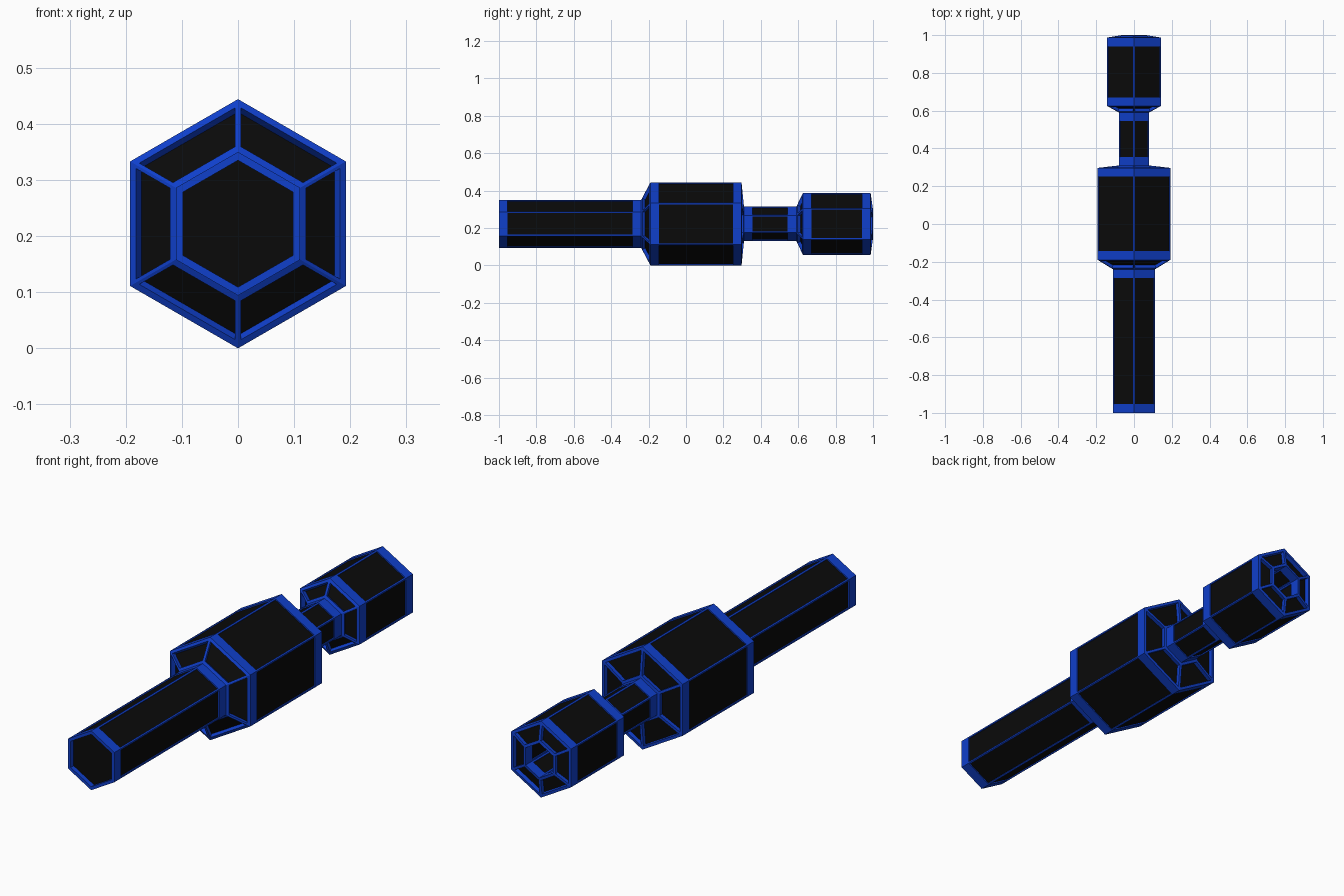
import bpy, bmesh, math
from mathutils import Vector

if "Cube" in bpy.data.objects:
    bpy.data.objects.remove(bpy.data.objects["Cube"])

ZC = 0.222          # height of the long axis
SPOKE = 0.0065      # trim width along the six ridges


def material(name, rgb):
    m = bpy.data.materials.new(name)
    m.diffuse_color = (*rgb, 1)
    m.use_nodes = True
    m.node_tree.nodes["Principled BSDF"].inputs["Base Color"].default_value = m.diffuse_color
    return m


BLUE = material("blue_trim", (0.005, 0.05, 0.6))
BLACK = material("black_panel", (0.003, 0.003, 0.003))


def ring(y, r):
    # six-sided cross-section with a corner at the top
    return [Vector((r * math.sin(k * math.pi / 3), y, ZC + r * math.cos(k * math.pi / 3)))
            for k in range(6)]


def add_panel(bm, outer, inner, depth):
    # blue frame, recess wall and sunken black panel
    normal = (outer[1] - outer[0]).cross(outer[2] - outer[1]).normalized()
    loops = [outer, inner, [p - normal * depth for p in inner]]
    loops = [[bm.verts.new(p) for p in loop] for loop in loops]
    n = len(outer)
    for a, b in zip(loops, loops[1:]):
        for i in range(n):
            j = (i + 1) % n
            bm.faces.new((a[i], a[j], b[j], b[i]))
    bm.faces.new(loops[2]).material_index = 1


def add_side(bm, a, b, c, d, band, depth):
    def inset(p, q, p2, q2):
        s = p.lerp(q, SPOKE / (q - p).length)
        t = p2.lerp(q2, SPOKE / (q2 - p2).length)
        return s.lerp(t, band / (t - s).length)
    inner = [inset(a, b, d, c), inset(b, a, c, d), inset(c, d, b, a), inset(d, c, a, b)]
    add_panel(bm, [a, b, c, d], inner, depth)


def add_cap(bm, y, r, front, depth):
    outer, inner = ring(y, r), ring(y, r - 0.015)
    if front:
        outer.reverse()
        inner.reverse()
    add_panel(bm, outer, inner, depth)


def hex_part(name, profile, front_cap=False, back_cap=False):
    bm = bmesh.new()
    for (y0, r0), (y1, r1) in zip(profile, profile[1:]):
        steep = abs(r1 - r0) > abs(y1 - y0)
        band, depth = (0.014, 0.018) if steep else (0.046, 0.005)
        lo, hi = ring(y0, r0), ring(y1, r1)
        for k in range(6):
            j = (k + 1) % 6
            add_side(bm, lo[k], lo[j], hi[j], hi[k], band, depth)
    if front_cap:
        add_cap(bm, *profile[0], True, 0.02)
    if back_cap:
        add_cap(bm, *profile[-1], False, 0.01)
    bmesh.ops.remove_doubles(bm, verts=bm.verts, dist=1e-5)
    mesh = bpy.data.meshes.new(name)
    bm.to_mesh(mesh)
    bm.free()
    mesh.materials.append(BLUE)
    mesh.materials.append(BLACK)
    ob = bpy.data.objects.new(name, mesh)
    bpy.context.collection.objects.link(ob)


# long handle with closed front end
hex_part("grip", [(-1.0, 0.128), (-0.24, 0.128)], front_cap=True)
# thick middle block with its shoulders
hex_part("core", [(-0.24, 0.128), (-0.19, 0.222), (0.297, 0.222), (0.31, 0.092)])
# narrow connecting section
hex_part("neck", [(0.31, 0.092), (0.59, 0.092)])
# rear head with a hexagonal bore
hex_part("head", [(0.59, 0.092), (0.625, 0.165), (0.987, 0.165), (1.0, 0.075), (0.78, 0.075)],
         back_cap=True)
